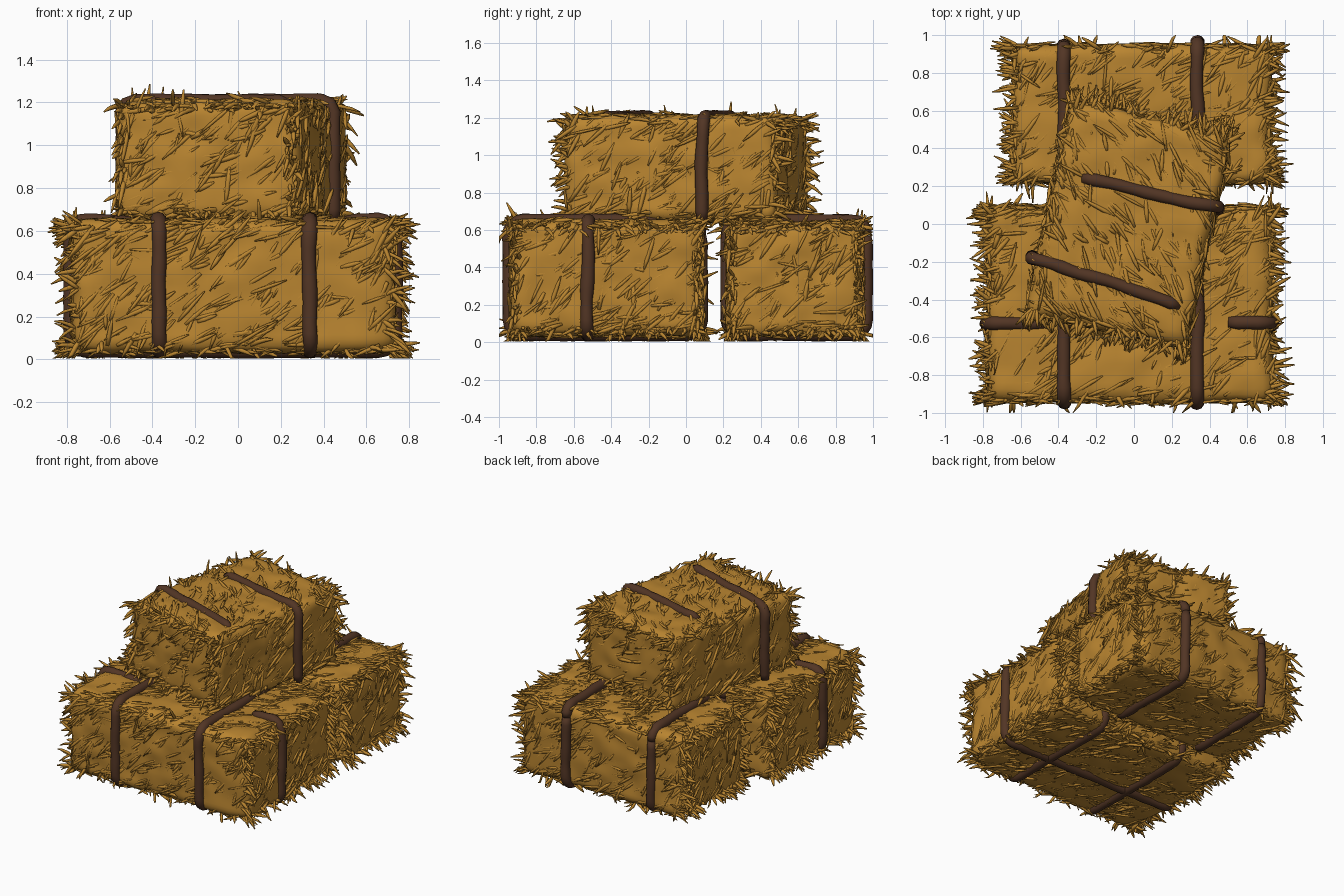
import bpy, bmesh, math, random
from mathutils import Vector, Matrix, noise

if "Cube" in bpy.data.objects:
    bpy.data.objects.remove(bpy.data.objects["Cube"])

random.seed(4)
R = random.uniform


def material(name, rgb):
    m = bpy.data.materials.new(name)
    m.diffuse_color = (*rgb, 1)
    m.use_nodes = True
    m.node_tree.nodes["Principled BSDF"].inputs["Base Color"].default_value = m.diffuse_color
    return m


STRAW = material("golden straw", (0.49, 0.235, 0.03))
STRAP = material("dark brown strap", (0.085, 0.036, 0.018))


def finish(bm, name, mat, matrix=Matrix()):
    for f in bm.faces:
        f.smooth = True
    bm.transform(matrix)
    for v in bm.verts:                      # stay above ground and inside the footprint
        v.co.z = max(v.co.z, 0.004)
        v.co.y = max(-1, min(1, v.co.y))
    me = bpy.data.meshes.new(name)
    bm.to_mesh(me)
    bm.free()
    me.materials.append(mat)
    ob = bpy.data.objects.new(name, me)
    bpy.context.collection.objects.link(ob)
    return ob


def tube(bm, pts, radii, sides, ref=None):
    """Sweep a round section along pts, capped at both ends."""
    ref = ref or (pts[1] - pts[0]).orthogonal().normalized()
    rings = []
    for i, p in enumerate(pts):
        t = (pts[min(i + 1, len(pts) - 1)] - pts[max(i - 1, 0)]).normalized()
        a = t.cross(ref).normalized()
        b = a.cross(t)
        rings.append([bm.verts.new(p + radii[i] * (a * math.cos(k * math.tau / sides)
                      + b * math.sin(k * math.tau / sides))) for k in range(sides)])
    for r0, r1 in zip(rings, rings[1:]):
        for k in range(sides):
            j = (k + 1) % sides
            bm.faces.new((r0[k], r0[j], r1[j], r1[k]))
    bm.faces.new(rings[0][::-1])
    bm.faces.new(rings[-1])


def straw(bm, p, d, length, r, bend):
    d = d.normalized()
    pts = [p + d * length * s + bend * length * s * s for s in (0, 0.35, 0.7, 1)]
    tube(bm, pts, [r * 0.7, r, r * 0.85, r * 0.3], 5)


def bale(name, half, matrix):
    """Rounded lumpy block, long along local x, covered with straws."""
    h = Vector(half)
    bm = bmesh.new()
    bmesh.ops.create_cube(bm, size=2)
    bmesh.ops.subdivide_edges(bm, edges=bm.edges[:], cuts=30, use_grid_fill=True)
    rad = 0.065
    for v in bm.verts:
        p = Vector([v.co[i] * h[i] for i in range(3)])
        q = Vector([max(-h[i] + rad, min(h[i] - rad, p[i])) for i in range(3)])
        n = (p - q).normalized()
        v.co = q + n * (rad + 0.016 * noise.noise(p * 8 + h * 7))
    finish(bm, name + "_block", STRAW, matrix)

    # straws lying diagonally over every face
    bm = bmesh.new()
    down = matrix.to_3x3().inverted() @ Vector((0, 0, -1))
    for ax in range(3):
        for sg in (-1, 1):
            n = Vector((0, 0, 0))
            n[ax] = sg
            s = Vector((0, 1, 0)) if ax == 2 else Vector((0, 0, 1))
            t = s.cross(n)
            ht = sum(abs(t[i]) * h[i] for i in range(3))
            hs = sum(abs(s[i]) * h[i] for i in range(3))
            for _ in range(int(4 * ht * hs * 340)):
                a = math.radians(random.gauss(42, 22)) + random.choice((0, math.pi))
                d = t * math.cos(a) + s * math.sin(a)
                length = R(0.08, 0.2)
                p = n * (h[ax] - 0.009) + t * R(-ht, ht) * 0.97 + s * R(-hs, hs) * 0.97
                p -= d * length * 0.4
                for i in range(3):
                    if i != ax:
                        p[i] = max(-h[i] + 0.03, min(h[i] - 0.03, p[i]))
                        d[i] *= 0.5 if abs(p[i]) > h[i] - 0.08 else 1
                straw(bm, p, d + n * R(-0.03, 0.13), length, R(0.008, 0.014),
                      n * R(-0.12, 0.05))
    finish(bm, name + "_surface_straws", STRAW, matrix)

    # fringe along the edges, sticking out mainly past the two bale ends
    bm = bmesh.new()
    for ax in range(3):
        o1, o2 = [i for i in range(3) if i != ax]
        for s1 in (-1, 1):
            for s2 in (-1, 1):
                for _ in range(int(2 * h[ax] * (45 if ax == 0 else 60))):
                    p = Vector((0, 0, 0))
                    p[ax] = R(-h[ax], h[ax]) * 0.95
                    p[o1] = s1 * (h[o1] - R(0.02, 0.06))
                    p[o2] = s2 * (h[o2] - R(0.015, 0.05))
                    d = Vector((0, 0, 0))
                    if ax == 0:              # long edges: straws stay flat
                        d[ax] = R(-1.6, 1.6)
                        d[o1], d[o2] = s1 * R(-0.2, 0.3), s2 * R(-0.2, 0.3)
                    else:                    # end edges: straws point outward
                        d[ax] = R(-0.7, 0.7)
                        d[o1], d[o2] = s1 * R(0.3, 1), s2 * R(-0.1, 0.3)
                    straw(bm, p, d, R(0.07, 0.145), R(0.009, 0.014), down * R(-0.05, 0.4))
    finish(bm, name + "_fringe_straws", STRAW, matrix)


def strap(name, corners, ref, r=0.036):
    """Wobbly tube through the corner points, with short steps."""
    pts = [Vector(corners[0])]
    for c in corners[1:]:
        a, b = pts[-1].copy(), Vector(c)
        n = max(1, round((b - a).length / 0.05))
        pts += [a.lerp(b, (i + 1) / n) for i in range(n)]
    ref = Vector(ref)
    pts = [p + ref * 0.012 * noise.noise(p * 5) for p in pts]
    radii = [r * (1 + 0.15 * noise.noise(p * 13)) for p in pts]
    radii[0] = radii[-1] = r * 0.8
    bm = bmesh.new()
    tube(bm, pts, radii, 10, ref)
    finish(bm, name, STRAP)


def loop(a0, a1, b0, b1, place, r=0.08):
    """Rounded rectangle in two axes, mapped into space by place(a, b)."""
    out = []
    for k, (ca, cb) in enumerate(((a1 - r, b1 - r), (a0 + r, b1 - r),
                                  (a0 + r, b0 + r), (a1 - r, b0 + r))):
        for j in range(5):
            t = math.pi / 2 * (k + j / 4)
            out.append(place(ca + r * math.cos(t), cb + r * math.sin(t)))
    return out + [out[0]]


# three bales: two on the ground, one turned across the top
bale("front_bale", (0.75, 0.515, 0.308), Matrix.Translation((-0.022, -0.425, 0.343)))
bale("back_bale", (0.68, 0.365, 0.303), Matrix.Translation((0.042, 0.582, 0.338)))
bale("top_bale", (0.575, 0.435, 0.28),
     Matrix.Translation((-0.03, 0, 0.93)) @ Matrix.Rotation(math.radians(78), 4, 'Z'))

# straps round the lower bales
for side, x, back in (("left", -0.37, 0.943), ("right", 0.335, 0.963)):
    strap("front_bale_strap_" + side,
          loop(-0.945, 0.08, 0.042, 0.65, lambda a, b: (x, a, b)), (1, 0, 0))
    strap("back_bale_strap_" + side,
          loop(0.22, back, 0.042, 0.648, lambda a, b: (x, a, b)), (1, 0, 0))

# lengthwise strap, sinking into the straw on top
ring = loop(-0.78, 0.733, 0.042, 0.648, lambda a, b: (a, -0.525, b))
strap("front_bale_long_strap",
      [(-0.45, -0.525, 0.63)] + ring[5:20] + ring[:5] + [(0.5, -0.525, 0.64)], (0, 1, 0))

# straps of the top bale, each running over the top and down one side
strap("top_bale_strap_right",
      [(-0.27, 0.247, 1.192), (-0.22, 0.235, 1.205), (0.39, 0.097, 1.207), (0.425, 0.089, 1.192),
       (0.445, 0.085, 1.152), (0.445, 0.085, 0.65)], (0.22, 0.975, 0), 0.034)
strap("top_bale_strap_left",
      [(0.24, -0.432, 1.187), (0.19, -0.417, 1.202), (-0.48, -0.197, 1.207), (-0.52, -0.184, 1.192),
       (-0.54, -0.178, 1.152), (-0.54, -0.178, 0.65)], (0.31, 0.95, 0), 0.034)
